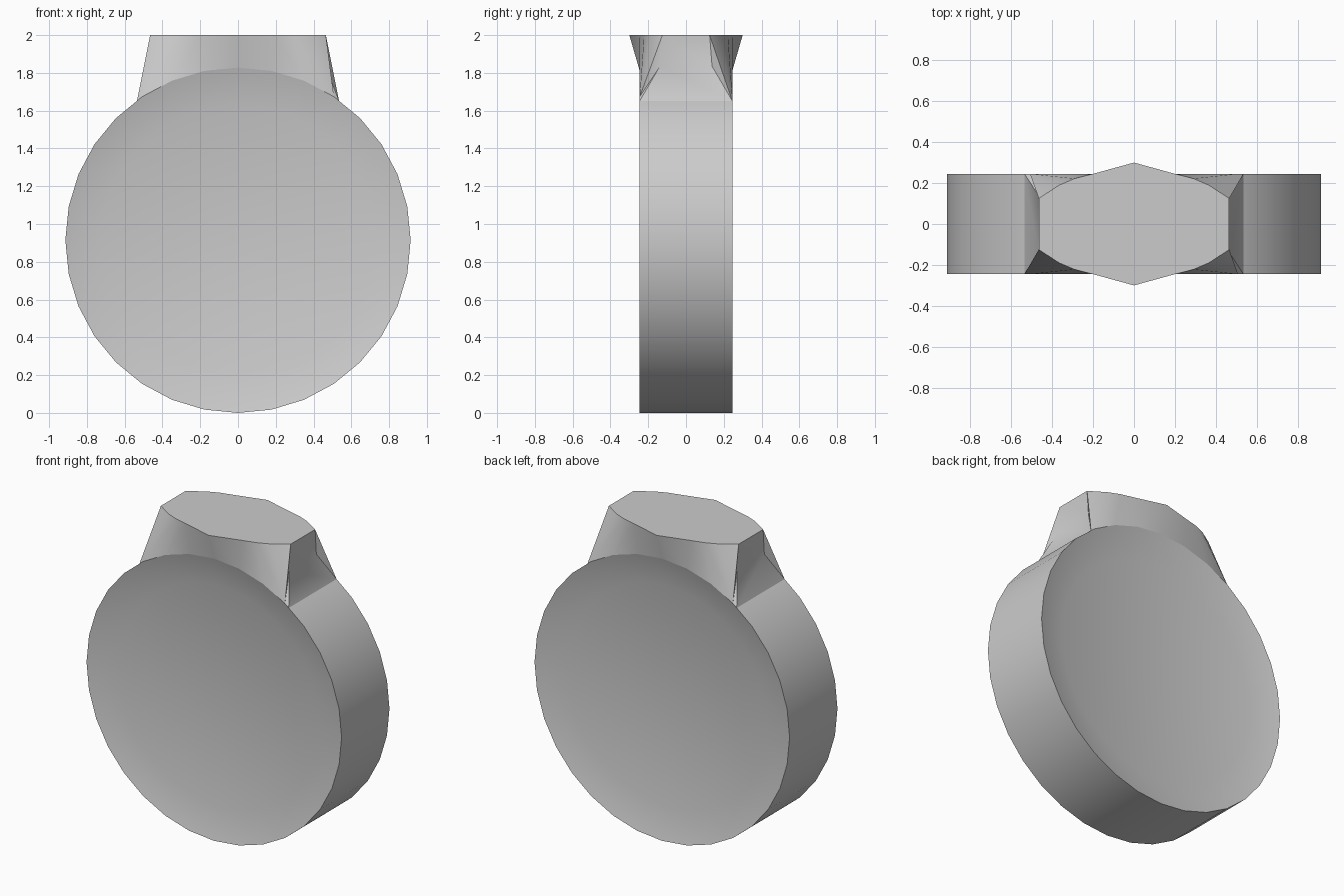
import bpy, bmesh, math

if "Cube" in bpy.data.objects:
    bpy.data.objects.remove(bpy.data.objects["Cube"])

R, HALF, N = 0.914, 0.245, 32      # rim radius, half thickness, sides


def finish(bm, name):
    bmesh.ops.remove_doubles(bm, verts=bm.verts, dist=0.0005)
    bmesh.ops.recalc_face_normals(bm, faces=bm.faces)
    mesh = bpy.data.meshes.new(name)
    bm.to_mesh(mesh)
    bm.free()
    ob = bpy.data.objects.new(name, mesh)
    bpy.context.collection.objects.link(ob)
    bpy.ops.object.select_all(action='DESELECT')
    ob.select_set(True)
    bpy.context.view_layer.objects.active = ob
    bpy.ops.object.shade_smooth_by_angle(angle=math.radians(25))
    return ob


# Round body: thick disc with a shallow dish in both faces
bm = bmesh.new()
rings = []
for r, y in ((0.718, -0.192), (R, -HALF), (R, HALF), (0.718, 0.192)):
    rings.append([bm.verts.new((r * math.cos(2 * math.pi * i / N), y,
                                R + r * math.sin(2 * math.pi * i / N))) for i in range(N)])
for a, b in zip(rings, rings[1:]):
    for i in range(N):
        j = (i + 1) % N
        bm.faces.new((a[i], a[j], b[j], b[i]))
bm.faces.new(rings[0])
bm.faces.new(rings[-1])
finish(bm, "round_body")

# Flared neck on top: flat pointed-oval top, sides blending down to the rim
top = [(0, 0.30), (0.2, 0.245), (0.29, 0.222), (0.365, 0.19), (0.465, 0.125)]
angles = [math.radians(90 - 11.25 * k) for k in range(5)]
rim = [(R * math.cos(a), R + R * math.sin(a)) for a in angles]
t = (0.535 - rim[3][0]) / (rim[4][0] - rim[3][0])
rim[4] = (0.535, rim[3][1] + t * (rim[4][1] - rim[3][1]))

bm = bmesh.new()


def face(*pts):
    bm.faces.new([bm.verts.new(p) for p in pts])


def corner(sx, sy):
    T = [(sx * x, sy * y, 2.0) for x, y in top]
    B = [(sx * x, sy * HALF, z) for x, z in rim]
    bend = (sx * 0.465, sy * 0.138, 1.835)
    return T, B, bend


for sx in (-1, 1):
    for sy in (-1, 1):
        T, B, bend = corner(sx, sy)
        for i in range(3):
            face(T[i], T[i + 1], B[i + 1], B[i])
        if sx * sy > 0:            # corner with a thin straight-edged fin
            face(T[3], T[4], B[4], B[3])
            face(T[4], bend, B[4])
        else:                      # corner that follows the bent end
            face(T[3], T[4], B[3])
            face(B[3], T[4], bend)
            face(B[3], bend, B[4])
    # bent end wall
    Tf, Bf, bf = corner(sx, -1)
    Tb, Bb, bb = corner(sx, 1)
    face(Tf[4], Tb[4], bb, bf)
    face(bf, bb, Bb[4], Bf[4])

# flat top cap
q = [corner(sx, sy)[0] for sx, sy in ((1, 1), (1, -1), (-1, -1), (-1, 1))]
face(*(q[0] + q[1][:0:-1] + q[2] + q[3][:0:-1]))
finish(bm, "flared_neck")
